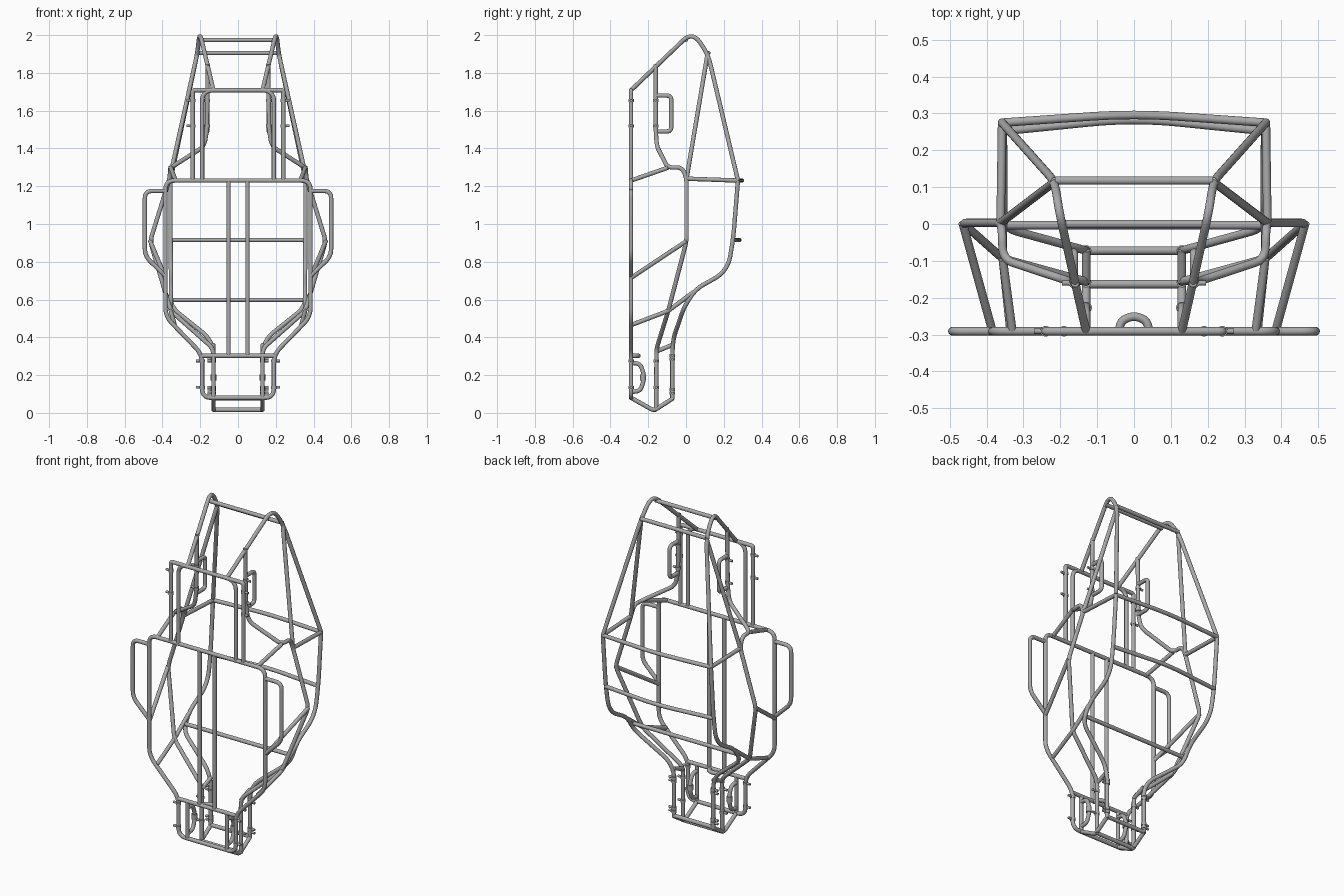
import bpy
from math import radians
from mathutils import Vector

old_cube = bpy.data.objects.get("Cube")
if old_cube:
    bpy.data.objects.remove(old_cube, do_unlink=True)

TUBE = 0.0115
FLOOR = -0.291
FRONT = 0.302     # floor cross tube by the nose
REAR = 1.23       # rear end of the floor pan
TAIL = 1.708      # end of the tail frame

steel = bpy.data.materials.new("steel_grey")
steel.use_nodes = True
steel.diffuse_color = (0.4, 0.4, 0.4, 1)
steel.node_tree.nodes["Principled BSDF"].inputs["Base Color"].default_value = (0.4, 0.4, 0.4, 1)


def rounded(points, bend):
    """Replace each inner corner of a path by a smooth bend."""
    points = [Vector(p) for p in points]
    path = [points[0]]
    for before, corner, after in zip(points, points[1:], points[2:]):
        reach = min(bend, (before - corner).length * 0.48, (after - corner).length * 0.48)
        start = corner + (before - corner).normalized() * reach
        end = corner + (after - corner).normalized() * reach
        steps = 8
        for i in range(steps + 1):
            t = i / steps
            path.append(start * (1 - t) ** 2 + corner * 2 * t * (1 - t) + end * t ** 2)
    path.append(points[-1])
    return path


def tube(name, points, bend=0.04, pair=True, radius=TUBE):
    """A bent round tube, optionally repeated on the other side."""
    curve = bpy.data.curves.new(name, "CURVE")
    curve.dimensions = "3D"
    curve.bevel_depth = radius
    curve.bevel_resolution = 6
    curve.use_fill_caps = True
    curve.materials.append(steel)
    path = rounded(points, bend)
    for side in ((1, -1) if pair else (1,)):
        spline = curve.splines.new("POLY")
        spline.points.add(len(path) - 1)
        for target, p in zip(spline.points, path):
            target.co = (p.x * side, p.y, p.z, 1)
    obj = bpy.data.objects.new(name, curve)
    bpy.context.collection.objects.link(obj)
    bpy.ops.object.select_all(action="DESELECT")
    obj.select_set(True)
    bpy.context.view_layer.objects.active = obj
    bpy.ops.object.convert(target="MESH")
    bpy.ops.object.shade_smooth_by_angle(angle=radians(60))


def crossbar(name, half, y, z):
    """A straight bar from side to side."""
    tube(name, [(-half, y, z), (half, y, z)], pair=False)


def bowed_bar(name, half, y, z, bow):
    """A bar from side to side that bows outward in the middle."""
    tube(name, [(-half, y, z), (0, y + bow, z), (half, y, z)], bend=0.12, pair=False)


def tab(name, x, y, z):
    """A short mounting pin that points outward, with its collar."""
    tube(name, [(x, y, z), (x + 0.032, y, z)], radius=0.007)
    tube(name + "_collar", [(x, y, z - 0.008), (x, y, z + 0.008)], radius=TUBE + 0.003)


# Joints shared by several tubes
shoulder = (0.362, 0.003, 1.24)
elbow = (0.465, 0.003, 0.91)
knee = (0.356, -0.094, 0.54)
rear_bend = (0.356, -0.096, 1.298)
roof_corner = (0.358, 0.275, REAR)
tail_corner = (0.215, 0.115, 1.905)

# Floor pan
tube("floor_rail", [(0, FLOOR, 0.08), (0.19, FLOOR, 0.08), (0.19, FLOOR, 0.31),
                    (0.384, FLOOR, 0.51), (0.384, FLOOR, REAR), (0, FLOOR, REAR)], bend=0.05)
tube("floor_spine", [(0.05, FLOOR, FRONT), (0.05, FLOOR, REAR)])
crossbar("floor_front_bar", 0.19, FLOOR, FRONT)
tube("tow_loop", [(-0.042, FLOOR, FRONT), (-0.034, -0.262, FRONT), (0, -0.248, FRONT),
                  (0.034, -0.262, FRONT), (0.042, FLOOR, FRONT)], pair=False)
tube("side_step", [(0.384, FLOOR, 1.175), (0.493, FLOOR, 1.175), (0.493, FLOOR, 0.83),
                   (0.384, FLOOR, 0.725)])

# Tail frame on the floor level
tube("tail_inner_hoop", [(0.19, FLOOR, REAR), (0.19, FLOOR, TAIL), (0, FLOOR, TAIL)],
     bend=0.06)
tube("tail_outer_post", [(0.24, FLOOR, REAR), (0.24, FLOOR, TAIL), (0.1, FLOOR, TAIL)],
     bend=0.012)

# Side rail from the nose, over the elbow and shoulder, to the tail
tube("side_rail", [(0.13, -0.158, 0.012), (0.13, -0.156, 0.34), knee, elbow, shoulder,
                   (0.358, -0.02, 1.3), rear_bend, (0.18, -0.154, 1.41),
                   (0.165, -0.16, 1.49), (0.16, -0.16, 1.845)], bend=0.035)
tube("elbow_brace", [elbow, (0.384, FLOOR, 0.715)])
tube("knee_brace", [(0.335, FLOOR, 0.465), knee, (0.355, 0.04, 0.64)], bend=0.02)
tube("rear_floor_brace", [rear_bend, (0.33, FLOOR, REAR)])
tube("tail_handle", [(0.163, -0.16, 1.68), (0.163, -0.078, 1.68), (0.163, -0.078, 1.49),
                     (0.163, -0.16, 1.49)], bend=0.025)

# Upper rail from the nose, over the hood, to the roof
tube("roof_rail", [(0.13, -0.072, 0.07), (0.13, -0.072, 0.38), (0.355, -0.01, 0.56),
                   (0.355, 0.05, 0.655), (0.355, 0.22, 0.75), (0.357, 0.25, 0.92),
                   roof_corner], bend=0.08)
crossbar("dash_bar", 0.355, -0.003, 0.598)
bowed_bar("roof_middle_bar", 0.357, 0.252, 0.915, 0.036)
bowed_bar("roof_rear_bar", 0.358, 0.275, REAR, 0.025)
tube("shoulder_bar", [shoulder, roof_corner])

# Tail cage
tube("tail_rail", [roof_corner, tail_corner, (0.203, 0.033, 2.018), (0.13, FLOOR, TAIL)],
     bend=0.1)
tube("tail_brace", [shoulder, tail_corner])
crossbar("tail_lower_bar", 0.215, 0.118, 1.905)
crossbar("tail_upper_bar", 0.2, 0.0, 1.974)

# Nose box
tube("nose_lower_edge", [(0.13, FLOOR, 0.08), (0.13, -0.17, 0.012), (0.13, -0.072, 0.075)],
     bend=0.02)
tube("nose_upper_link", [(0.13, -0.158, 0.325), (0.13, -0.072, 0.36)])
crossbar("nose_tip_bar", 0.13, -0.163, 0.016)
crossbar("nose_top_bar", 0.13, -0.072, 0.078)
tube("nose_inner_post", [(0.13, FLOOR, 0.08), (0.13, FLOOR, FRONT)])
tube("nose_handle", [(0.13, FLOOR, 0.265), (0.13, -0.242, 0.26), (0.13, -0.218, 0.188),
                     (0.13, -0.242, 0.116), (0.13, FLOOR, 0.111)])
tube("nose_handle_collar", [(0.13, -0.227, 0.172), (0.13, -0.227, 0.204)], radius=0.016)

# Mounting pins
for low in (0.135, 0.275):
    tab("floor_nose_pin", 0.19, FLOOR, low)
    tab("middle_nose_pin", 0.13, -0.158, low)
for low in (0.105, 0.125, 0.285, 0.305):
    tab("upper_nose_pin", 0.13, -0.072, low)
for high in (1.52, 1.655):
    tab("tail_post_pin", 0.24, FLOOR, high)
    tab("tail_rail_pin", 0.163, -0.16, high)
